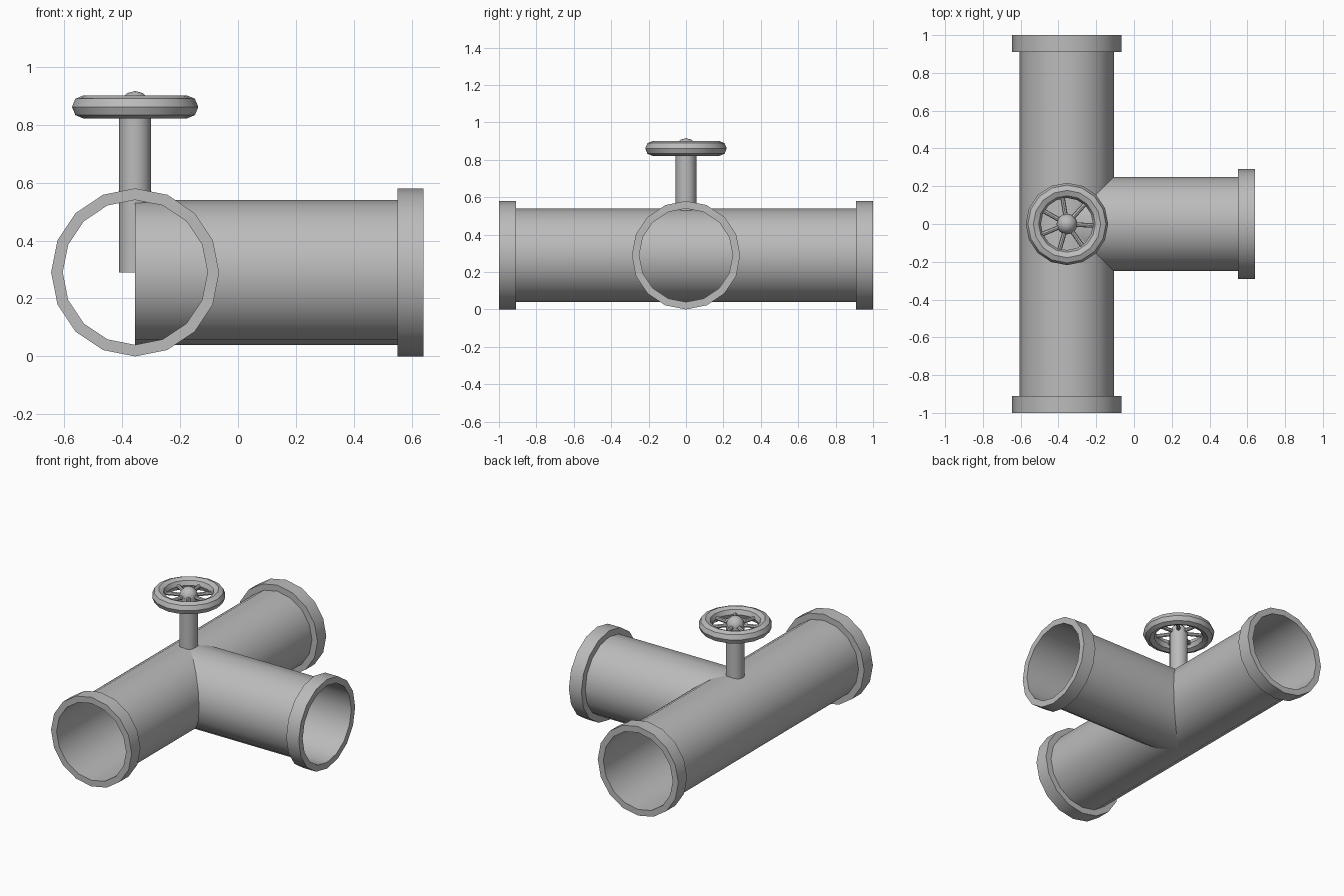
import bpy
import bmesh
from math import cos, sin, pi, radians
from mathutils import Matrix, Vector

default = bpy.data.objects.get("Cube")
if default:
    bpy.data.objects.remove(default, do_unlink=True)

SIDES = 16
AXIS_X, AXIS_Z = -0.355, 0.29      # main pipe centre line
PIPE_R, FLANGE_R = 0.25, 0.29
FLANGE_L = 0.09
WHEEL_Z = 0.861

metal = bpy.data.materials.new("grey_metal")
metal.use_nodes = True
grey = (0.5, 0.5, 0.5, 1)
metal.diffuse_color = grey
metal.node_tree.nodes["Principled BSDF"].inputs["Base Color"].default_value = grey


def finish(name, bm, matrix=Matrix()):
    """Turn a bmesh into a smooth shaded object with sharp edges kept."""
    bm.transform(matrix)
    mesh = bpy.data.meshes.new(name)
    bm.to_mesh(mesh)
    bm.free()
    mesh.materials.append(metal)
    obj = bpy.data.objects.new(name, mesh)
    bpy.context.collection.objects.link(obj)
    bpy.ops.object.select_all(action='DESELECT')
    obj.select_set(True)
    bpy.context.view_layer.objects.active = obj
    bpy.ops.object.shade_smooth_by_angle(angle=radians(35))
    return obj


def lathe(name, profile, matrix, closed=False):
    """Spin (radius, height) points around z; closed joins last to first."""
    bm = bmesh.new()
    rings = []
    for r, h in profile:
        rings.append([bm.verts.new((r * cos(2 * pi * i / SIDES),
                                    r * sin(2 * pi * i / SIDES), h))
                      for i in range(SIDES)])
    pairs = list(zip(rings, rings[1:]))
    if closed:
        pairs.append((rings[-1], rings[0]))
    for low, high in pairs:
        for i in range(SIDES):
            j = (i + 1) % SIDES
            bm.faces.new((low[i], low[j], high[j], high[i]))
    return finish(name, bm, matrix)


def along(start, direction):
    """Matrix that puts local z along a direction from a start point."""
    turn = Vector(direction).to_track_quat('Z', 'Y').to_matrix().to_4x4()
    return Matrix.Translation(start) @ turn


def flange(name, start, direction):
    profile = [(PIPE_R, 0), (FLANGE_R, 0), (FLANGE_R, FLANGE_L), (PIPE_R, FLANGE_L)]
    lathe(name, profile, along(start, direction), closed=True)


# Open pipes: the branch starts on the main centre line
half = 1 - FLANGE_L
branch_end = 0.55
lathe("main_pipe", [(PIPE_R, 0), (PIPE_R, 2 * half)],
      along((AXIS_X, -half, AXIS_Z), (0, 1, 0)))
lathe("branch_pipe", [(PIPE_R, 0), (PIPE_R, branch_end - AXIS_X)],
      along((AXIS_X, 0, AXIS_Z), (1, 0, 0)))

# Collars on the three open ends
flange("front_flange", (AXIS_X, -half, AXIS_Z), (0, -1, 0))
flange("back_flange", (AXIS_X, half, AXIS_Z), (0, 1, 0))
flange("branch_flange", (branch_end, 0, AXIS_Z), (1, 0, 0))


def rod(name, start, direction, radius, length, sides):
    bm = bmesh.new()
    bmesh.ops.create_cone(bm, cap_ends=True, segments=sides, radius1=radius,
                          radius2=radius, depth=length,
                          matrix=Matrix.Translation((0, 0, length / 2)))
    finish(name, bm, along(start, direction))


# Valve stem
rod("valve_stem", (AXIS_X, 0, AXIS_Z), (0, 0, 1), 0.055, WHEEL_Z - AXIS_Z, SIDES)

# Hand wheel rim
centre = Vector((AXIS_X, 0, WHEEL_Z))
tube = [(0.178 + 0.04 * cos(k * pi / 4), 0.04 * sin(k * pi / 4)) for k in range(8)]
rim = lathe("wheel_rim", tube, Matrix.Translation(centre), closed=True)
rim.data.shade_smooth()

# Hub ball
bm = bmesh.new()
bmesh.ops.create_uvsphere(bm, u_segments=12, v_segments=6, radius=0.055)
finish("wheel_hub", bm, Matrix.Translation(centre)).data.shade_smooth()

# Spokes
for i in range(7):
    a = radians(48) + 2 * pi * i / 7
    rod(f"wheel_spoke_{i + 1}", centre, (cos(a), sin(a), 0), 0.012, 0.16, 8)
